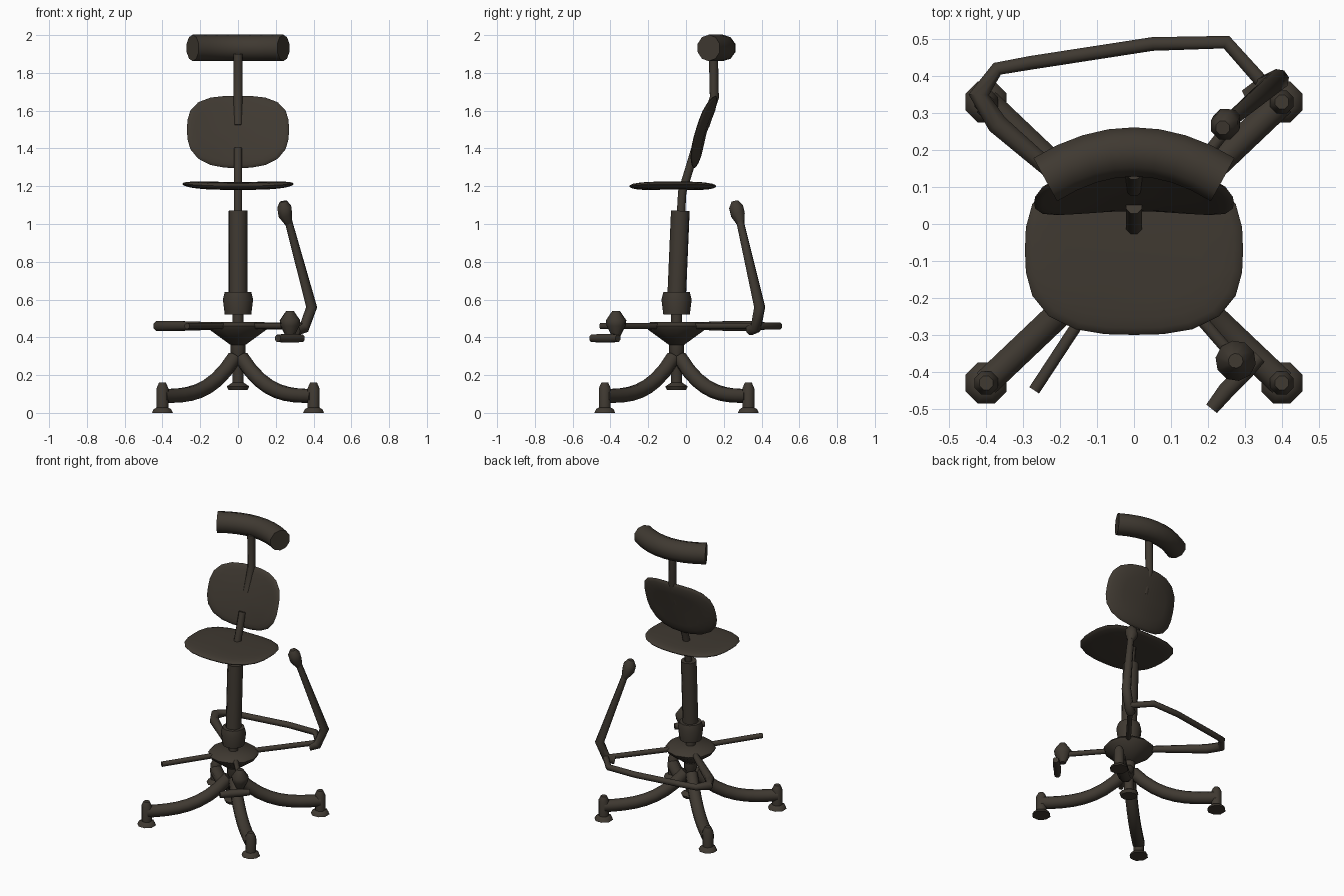
import bpy, bmesh, math
from mathutils import Vector, Matrix

cube = bpy.data.objects.get("Cube")
if cube:
    bpy.data.objects.remove(cube, do_unlink=True)

COLOUR = (.05, .041, .031, 1)
metal = bpy.data.materials.new("dark_bronze")
metal.use_nodes = True
metal.diffuse_color = COLOUR
metal.node_tree.nodes["Principled BSDF"].inputs["Base Color"].default_value = COLOUR

AXIS_Y = -.05   # depth of the pedestal axis
RAIL_Z = .46    # height of the foot rail and its struts
THIN = .02      # radius of the slim tubes


def skin(name, rings):
    """Skin a list of closed point rings, cap both ends and shade it."""
    bm = bmesh.new()
    rows = [[bm.verts.new(point) for point in ring] for ring in rings]
    for low, high in zip(rows, rows[1:]):
        for i in range(len(low)):
            bm.faces.new((low[i - 1], low[i], high[i], high[i - 1]))
    caps = [bm.faces.new(rows[0]), bm.faces.new(rows[-1])]
    bmesh.ops.recalc_face_normals(bm, faces=bm.faces)
    bmesh.ops.poke(bm, faces=caps)
    mesh = bpy.data.meshes.new(name)
    bm.to_mesh(mesh)
    bm.free()
    mesh.materials.append(metal)
    part = bpy.data.objects.new(name, mesh)
    bpy.context.collection.objects.link(part)
    bpy.ops.object.select_all(action='DESELECT')
    part.select_set(True)
    bpy.context.view_layer.objects.active = part
    bpy.ops.object.shade_smooth_by_angle(angle=math.radians(50))


def tube(name, path, radii, sides=8):
    """Sweep a round section along a path; radii is one value or one per point."""
    path = [Vector(point) for point in path]
    if not isinstance(radii, list):
        radii = [radii] * len(path)
    across, rings = None, []
    for k, (point, radius) in enumerate(zip(path, radii)):
        ahead = (path[min(k + 1, len(path) - 1)] - point).normalized()
        behind = (point - path[max(k - 1, 0)]).normalized()
        along = (ahead + behind).normalized()
        if across is None:
            across = along.orthogonal() if abs(along.z) > .8 else along.cross(Vector((0, 0, 1)))
        across = (across - along * across.dot(along)).normalized()
        other = along.cross(across)
        turns = [(i + .5) * math.tau / sides for i in range(sides)]
        rings.append([point + radius * (across * math.cos(turn) + other * math.sin(turn))
                      for turn in turns])
    skin(name, rings)


def turned(name, profile, x=0, y=AXIS_Y, sides=12):
    """Upright turned part from (radius, height) pairs."""
    tube(name, [(x, y, height) for radius, height in profile],
         [radius for radius, height in profile], sides)


def pad(name, half_width, half_depth, thickness, wrap, place):
    """Rounded-square cushion whose left and right edges curl up by wrap."""
    steps, points, power = 10, 24, 2.8
    rings = []
    for step in range(1, steps):
        slope = math.pi * (step / steps - .5)
        scale, lift = math.cos(slope) ** .4, math.sin(slope) * thickness / 2
        ring = []
        for i in range(points):
            turn = i * math.tau / points
            c, s = math.cos(turn), math.sin(turn)
            reach = scale / (abs(c) ** power + abs(s) ** power) ** (1 / power)
            ring.append(place @ Vector((half_width * c * reach, half_depth * s * reach,
                                        lift + wrap * (c * reach) ** 2)))
        rings.append(ring)
    skin(name, rings)


# Four arched legs, each ending in a post on a floor pad
for side, side_name in ((1, "left"), (-1, "right")):
    for end, end_name in ((1, "back"), (-1, "front")):
        label = f"{end_name}_{side_name}"
        arch = []
        for step in range(9):
            t = step / 8
            spread = .02 + .38 * t
            arch.append((side * spread, AXIS_Y + end * spread * .95, .09 + .2 * (1 - t) ** 3))
        tube(f"{label}_leg", arch, .04)
        foot_x, foot_y = side * .4, AXIS_Y + end * .38
        turned(f"{label}_pad", [(.06, 0), (.05, .02), (.03, .03)], foot_x, foot_y, sides=8)
        turned(f"{label}_post", [(.034, .02), (.034, .13), (.02, .16)], foot_x, foot_y, sides=8)

# Hub, cone plate and collar of the pedestal
turned("base_hub", [(.05, .12), (.06, .14), (.03, .16), (.03, .3), (.04, .32), (.04, .38)])
turned("cone_plate", [(.04, .36), (.15, .44), (.16, RAIL_Z), (.14, .48)])
turned("neck", [(.03, RAIL_Z), (.03, .54)])
turned("collar", [(.07, .52), (.08, .6), (.07, .64), (.04, .64)])

# Column leaning slightly back, then the post that carries seat and backrest
tube("column", [(0, AXIS_Y, .6), (0, -.03, 1.07)], .05, sides=10)
tube("seat_post", [(0, -.03, 1), (0, -.02, 1.17), (0, .02, 1.3), (0, .05, 1.4)], .024)

# Saddle seat and tilted, wrapped backrest
pad("seat", .295, .23, .042, .012, Matrix.Translation((0, -.07, 1.2)))
pad("backrest", .27, .2, .04, .045,
    Matrix.Translation((0, .1, 1.487)) @ Matrix.Rotation(math.radians(73), 4, 'X'))

# Curved headrest on its stem
tube("headrest_stem", [(0, .1, 1.52), (0, .15, 1.67), (0, .145, 1.9)], .026)
bow = [step * .06 for step in range(-4, 5)]
tube("headrest", [(x, .195 - 1.3 * x * x, 1.932) for x in bow], .07, sides=10)

# Foot rail, bent round the back and tied to the cone plate
rail = [(-.08, .02), (-.37, .27), (-.42, .35), (-.37, .42), (-.28, .436),
        (.05, .487), (.25, .492), (.35, .38)]
tube("foot_rail", [(x, y, RAIL_Z) for x, y in rail], [THIN, .03, .03] + [THIN] * 5)
for name, start, end in (("rail_strut", (.08, .04), (.34, .37)),
                         ("front_strut", (-.06, -.13), (-.27, -.45)),
                         ("pedal_strut", (.07, -.13), (.27, -.36))):
    tube(name, [(*start, RAIL_Z), (*end, RAIL_Z)], .017)

# Raised lever arm with its knob
tube("lever_arm", [(.31, .34, .44), (.35, .37, .45), (.39, .39, .56), (.26, .28, 1.04)],
     [.03, .03, .03, THIN])
tube("lever_knob", [(.27, .29, 1), (.25, .275, 1.05), (.245, .265, 1.09), (.24, .26, 1.12)],
     [THIN, .04, .04, THIN])

# Height control: turned knob above a flat pedal
turned("pedal_knob", [(THIN, .4), (.05, RAIL_Z), (.055, .49), (THIN, .54)], .275, -.37, sides=10)
tube("pedal", [(.34, -.36, .395), (.3, -.4, .395), (.25, -.45, .395), (.21, -.5, .395)],
     [THIN, .025, .025, THIN])
